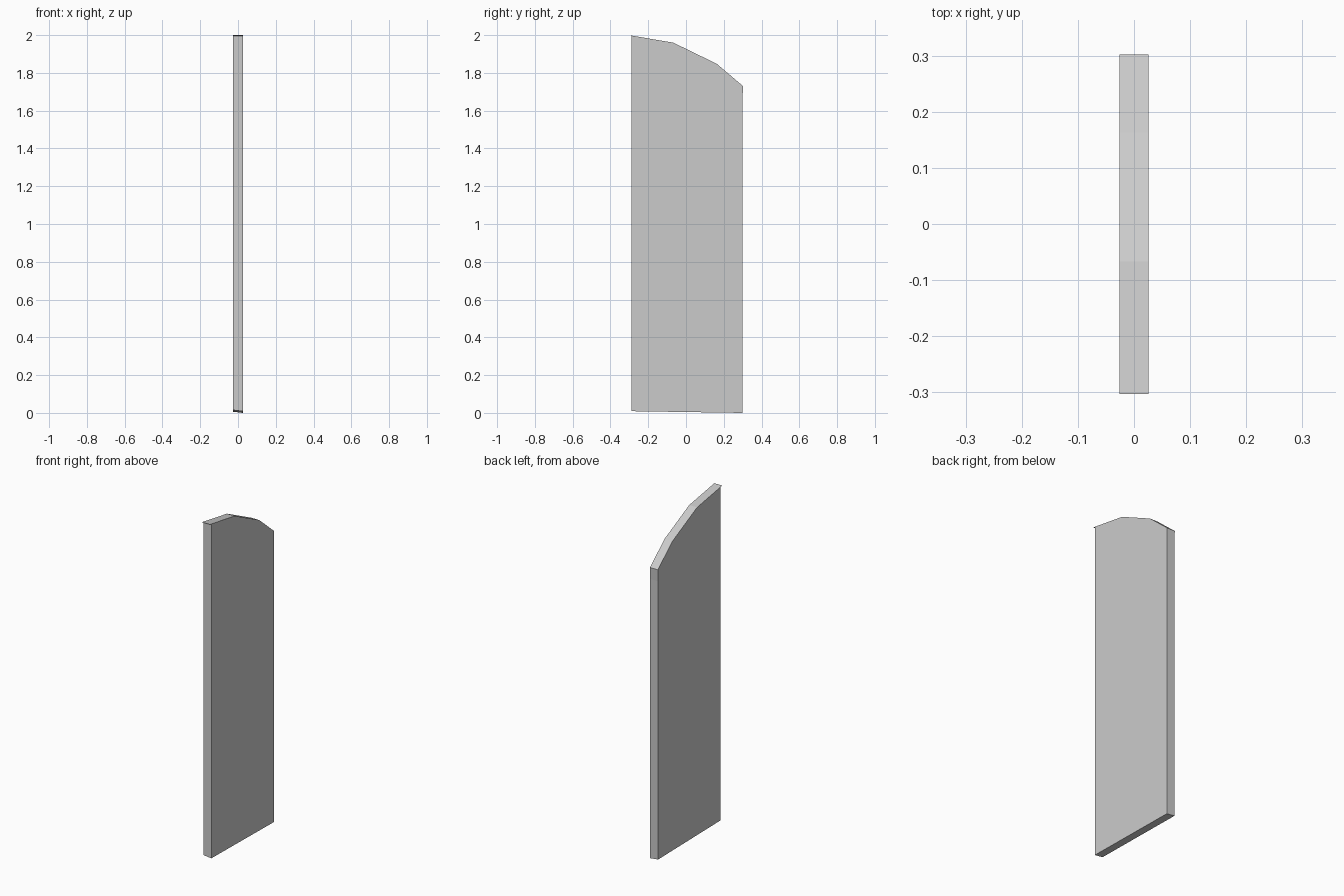
import bpy, bmesh

if "Cube" in bpy.data.objects:
    bpy.data.objects.remove(bpy.data.objects["Cube"])

# Side profile (y, z) of the panel: stepped curved top, tiny lip at the front
profile = [(-0.288, 0.012), (0.299, 0.003), (0.299, 1.66), (0.302, 1.73),
           (0.163, 1.848), (-0.067, 1.96), (-0.303, 2.0), (-0.288, 1.996)]
half = 0.026

bm = bmesh.new()
left = [bm.verts.new((-half, y, z)) for y, z in profile]
right = [bm.verts.new((half, y, z)) for y, z in profile]
bm.faces.new(left)
bm.faces.new(right)
n = len(profile)
for i in range(n):
    j = (i + 1) % n
    bm.faces.new((left[i], left[j], right[j], right[i]))

# Slightly skewed bottom
for v in left[:2]:
    v.co.z += 0.003
for v in right[:2]:
    v.co.z -= 0.003
bmesh.ops.recalc_face_normals(bm, faces=bm.faces)

mesh = bpy.data.meshes.new("panel")
bm.to_mesh(mesh)
bm.free()
panel = bpy.data.objects.new("panel", mesh)
bpy.context.collection.objects.link(panel)
